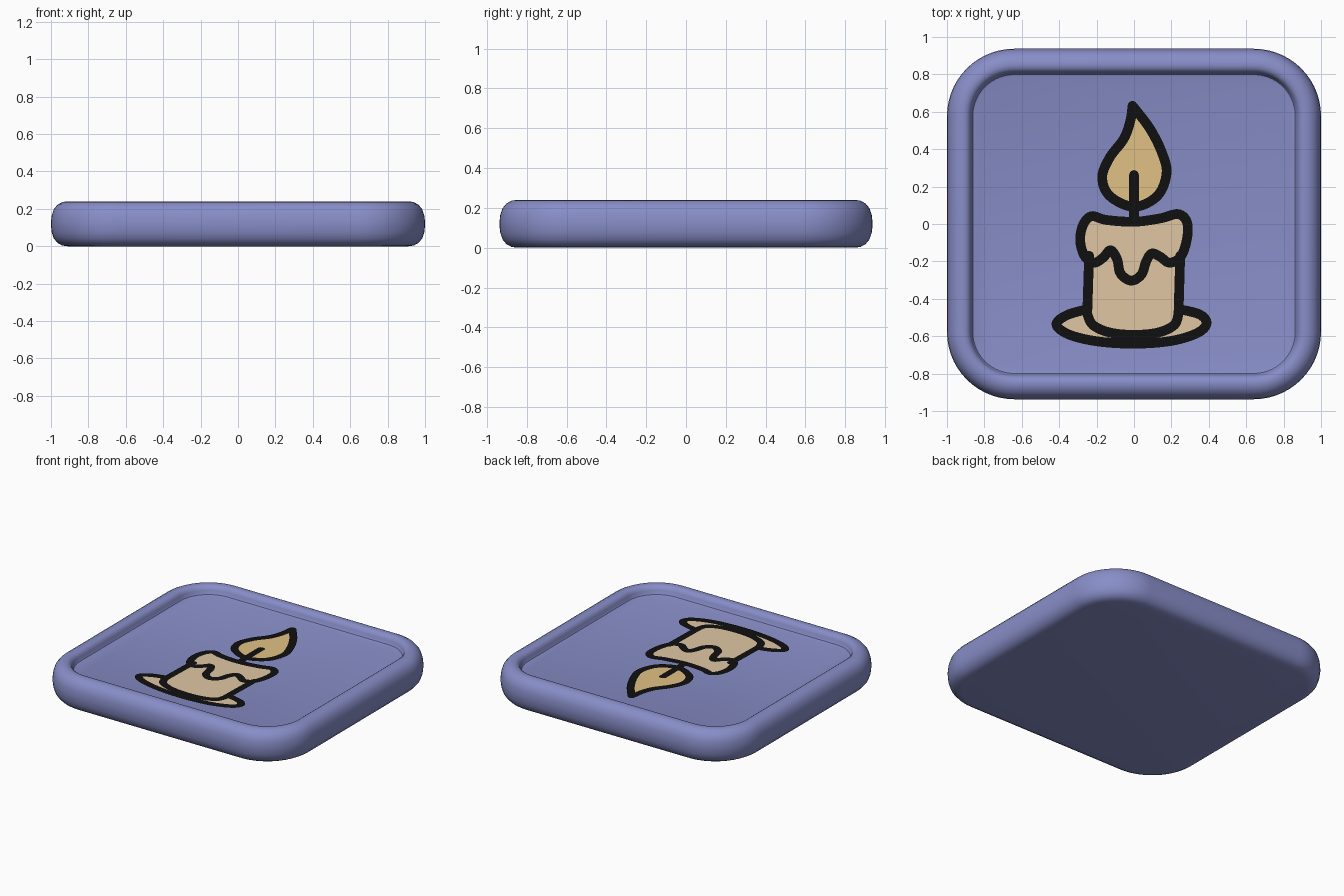
import bpy, bmesh, math
from mathutils import Vector

if "Cube" in bpy.data.objects:
    bpy.data.objects.remove(bpy.data.objects["Cube"])


def material(name, rgb):
    m = bpy.data.materials.new(name)
    m.diffuse_color = (*rgb, 1)
    m.use_nodes = True
    m.node_tree.nodes["Principled BSDF"].inputs["Base Color"].default_value = m.diffuse_color
    return m


BLUE = material("periwinkle", (0.246, 0.270, 0.578))
CREAM = material("cream wax", (0.745, 0.565, 0.362))
GOLD = material("golden flame", (0.745, 0.533, 0.231))
BLACK = material("ink black", (0.005, 0.005, 0.005))


def finish(bm, name, mat):
    me = bpy.data.meshes.new(name)
    bm.to_mesh(me)
    bm.free()
    me.materials.append(mat)
    ob = bpy.data.objects.new(name, me)
    bpy.context.collection.objects.link(ob)
    return ob


# ---- tile: rounded-rectangle rings lofted along an edge profile ----
HX, HY, R, STEPS = 1.0, 0.937, 0.36, 14


def ring(inset, z):
    pts = []
    for k, (sx, sy) in enumerate([(1, 1), (-1, 1), (-1, -1), (1, -1)]):
        for i in range(STEPS + 1):
            a = math.pi / 2 * (k + i / STEPS)
            pts.append((sx * (HX - R) + (R - inset) * math.cos(a),
                        sy * (HY - R) + (R - inset) * math.sin(a), z))
    return pts


FLOOR = 0.18
profile = [(0.09, 0), (0.06, 0.004), (0.035, 0.018), (0.015, 0.042), (0.004, 0.075),
           (0, 0.11), (0, 0.13), (0.004, 0.165), (0.015, 0.198), (0.035, 0.222),
           (0.06, 0.236), (0.085, 0.24), (0.105, 0.237), (0.12, 0.226),
           (0.128, 0.21), (0.132, 0.193), (0.138, 0.184), (0.15, FLOOR)]
bm = bmesh.new()
rings = [[bm.verts.new(p) for p in ring(*q)] for q in profile]
n = len(rings[0])
for a, b in zip(rings, rings[1:]):
    for i in range(n):
        j = (i + 1) % n
        bm.faces.new((a[i], a[j], b[j], b[i]))
bm.faces.new(rings[0][::-1])
bm.faces.new(rings[-1])
tile = finish(bm, "tile", BLUE)
bpy.context.view_layer.objects.active = tile
tile.select_set(True)
bpy.ops.object.shade_smooth_by_angle(angle=math.radians(35))


# ---- drawing helpers ----
def spline(pts, closed=False, sub=7):
    """Catmull-Rom curve through the points."""
    p = [Vector(q) for q in pts]
    p = [p[-1]] + p + p[:2] if closed else [p[0]] + p + [p[-1]]
    out = []
    for a, b, c, d in zip(p, p[1:], p[2:], p[3:]):
        for i in range(sub):
            t = i / sub
            out.append(0.5 * (2 * b + (c - a) * t + (2 * a - 5 * b + 4 * c - d) * t * t
                              + (3 * b - a - 3 * c + d) * t ** 3))
    out.append(p[-2])
    return out


def fill(name, pts, z, mat):
    pts = [q for i, q in enumerate(pts) if (q - pts[i - 1]).length > 1e-5]
    bm = bmesh.new()
    f = bm.faces.new([bm.verts.new((q.x, q.y, z)) for q in pts])
    f.normal_update()
    if f.normal.z < 0:
        f.normal_flip()
    bmesh.ops.triangulate(bm, faces=[f])
    finish(bm, name, mat)


def stroke(name, pts, z=FLOOR + 0.006, w=0.026):
    """Flat round-ended ink line of half width w."""
    bm = bmesh.new()
    for q in pts:
        bm.faces.new([bm.verts.new((q.x + w * math.cos(k * math.pi / 8),
                                    q.y + w * math.sin(k * math.pi / 8), z)) for k in range(16)])
    for a, b in zip(pts, pts[1:]):
        d = b - a
        if d.length < 1e-5:
            continue
        s = Vector((-d.y, d.x)).normalized() * w
        bm.faces.new([bm.verts.new((q.x, q.y, z)) for q in (a + s, a - s, b - s, b + s)])
    finish(bm, name, BLACK)


# ---- candle picture ----
dish = spline([(-0.25, -0.455), (-0.36, -0.488), (-0.415, -0.537), (-0.35, -0.59), (-0.2, -0.627),
               (0, -0.64), (0.2, -0.625), (0.34, -0.582), (0.388, -0.53), (0.35, -0.483),
               (0.24, -0.455)])
body = ([Vector((-0.24, -0.17))]
        + spline([(-0.25, -0.48), (-0.22, -0.54), (-0.13, -0.58), (0, -0.593), (0.13, -0.58),
                  (0.215, -0.54), (0.238, -0.48)])
        + [Vector((0.247, -0.17))])
wax = spline([(-0.225, 0.042), (-0.15, 0.022), (0, 0.012), (0.14, 0.03), (0.235, 0.053),
              (0.283, 0.01), (0.283, -0.08), (0.25, -0.175), (0.19, -0.207), (0.14, -0.175),
              (0.095, -0.158), (0.065, -0.2), (0.04, -0.27), (-0.015, -0.303), (-0.072, -0.265),
              (-0.09, -0.19), (-0.125, -0.14), (-0.165, -0.18), (-0.215, -0.207),
              (-0.265, -0.17), (-0.288, -0.085), (-0.27, 0.0)], closed=True)
flame = spline([(-0.008, 0.632), (0.085, 0.51), (0.15, 0.38), (0.174, 0.27), (0.125, 0.15),
                (0, 0.092), (-0.13, 0.15), (-0.17, 0.25), (-0.13, 0.355), (-0.055, 0.455),
                (-0.02, 0.55), (-0.008, 0.632)])
wick = [Vector((0, 0.262)), Vector((0, 0.015))]

fill("dish", dish, FLOOR + 0.002, CREAM)
fill("candle_body", body, FLOOR + 0.003, CREAM)
fill("melted_wax", wax, FLOOR + 0.004, CREAM)
fill("flame", flame, FLOOR + 0.004, GOLD)
stroke("dish_outline", dish)
stroke("body_outline", body)
stroke("wax_outline", wax)
stroke("flame_outline", flame)
stroke("wick", wick)
